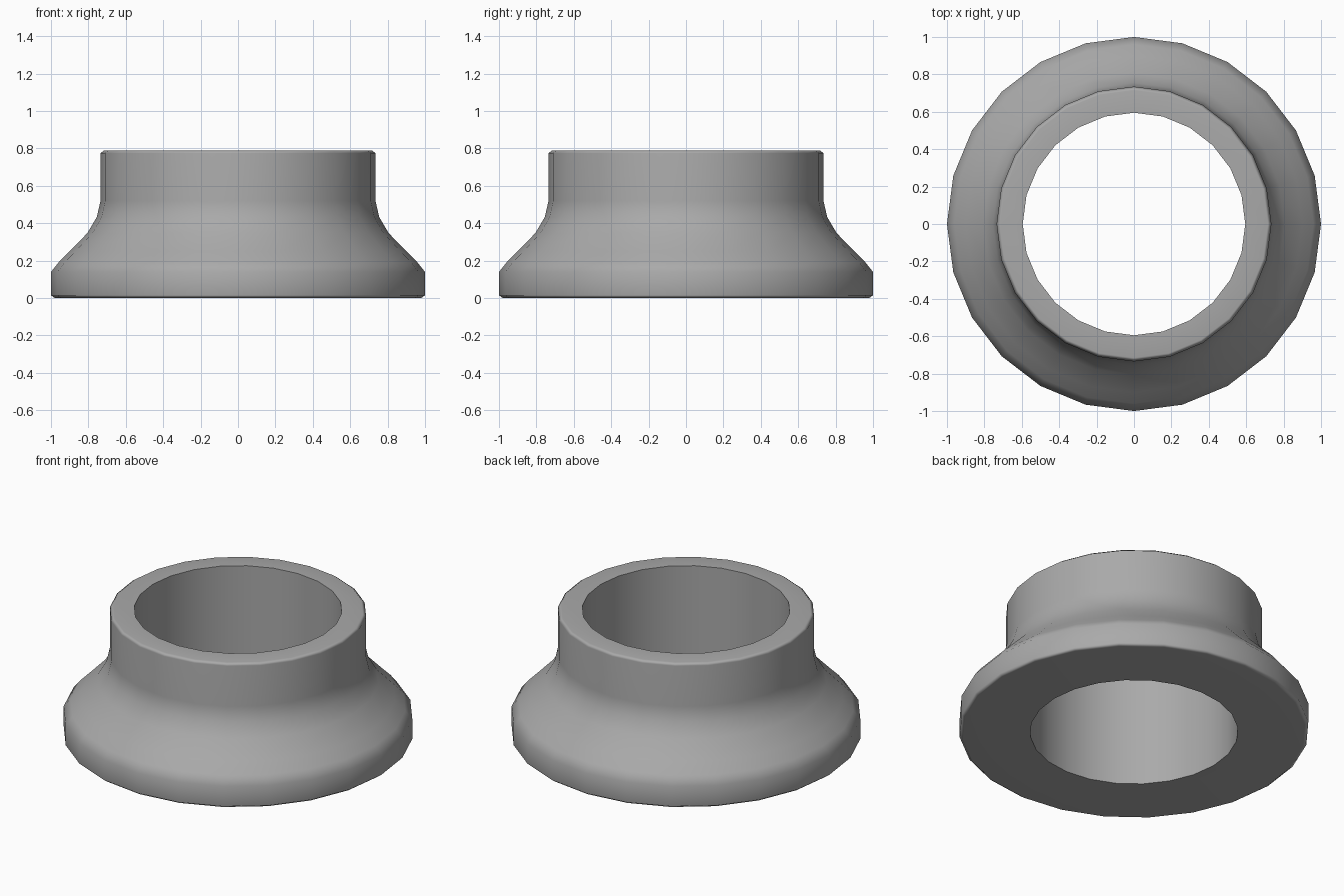
import bpy
import bmesh
from math import radians
from mathutils import Matrix

SIDES = 24

cube = bpy.data.objects.get("Cube")
if cube:
    bpy.data.objects.remove(cube, do_unlink=True)

# Plain grey material
grey = bpy.data.materials.new("grey")
grey.use_nodes = True
colour = (0.4, 0.4, 0.4, 1)
grey.diffuse_color = colour
grey.node_tree.nodes["Principled BSDF"].inputs["Base Color"].default_value = colour

# Closed section of the collar: bore, chamfered foot, flared shoulder, neck, chamfered rim
section = [
    (0.595, 0), (0.98, 0), (1, 0.015), (1, 0.14), (0.96, 0.19), (0.9, 0.25),
    (0.805, 0.348), (0.755, 0.433), (0.735, 0.52), (0.735, 0.775),
    (0.715, 0.79), (0.595, 0.79),
]


def lathe(name, points, material):
    """Turn a closed section around z."""
    bm = bmesh.new()
    rings = []
    for i in range(SIDES):
        turn = Matrix.Rotation(radians(360 * i / SIDES), 3, "Z")
        rings.append([bm.verts.new((r, 0, z)) for r, z in points])
        bmesh.ops.rotate(bm, verts=rings[-1], cent=(0, 0, 0), matrix=turn)
    for i, ring in enumerate(rings):
        following = rings[(i + 1) % SIDES]
        for j in range(len(points)):
            k = (j + 1) % len(points)
            bm.faces.new((ring[j], following[j], following[k], ring[k]))
    bmesh.ops.recalc_face_normals(bm, faces=bm.faces)
    mesh = bpy.data.meshes.new(name)
    bm.to_mesh(mesh)
    bm.free()
    mesh.materials.append(material)
    obj = bpy.data.objects.new(name, mesh)
    bpy.context.collection.objects.link(obj)
    return obj


# Flanged collar
collar = lathe("flanged_collar", section, grey)
bpy.ops.object.select_all(action="DESELECT")
collar.select_set(True)
bpy.context.view_layer.objects.active = collar
bpy.ops.object.shade_smooth_by_angle(angle=radians(60))

# Keep flat ends and straight walls crisp beside the smooth chamfers
weighted = collar.modifiers.new("weighted_normals", "WEIGHTED_NORMAL")
weighted.keep_sharp = True
